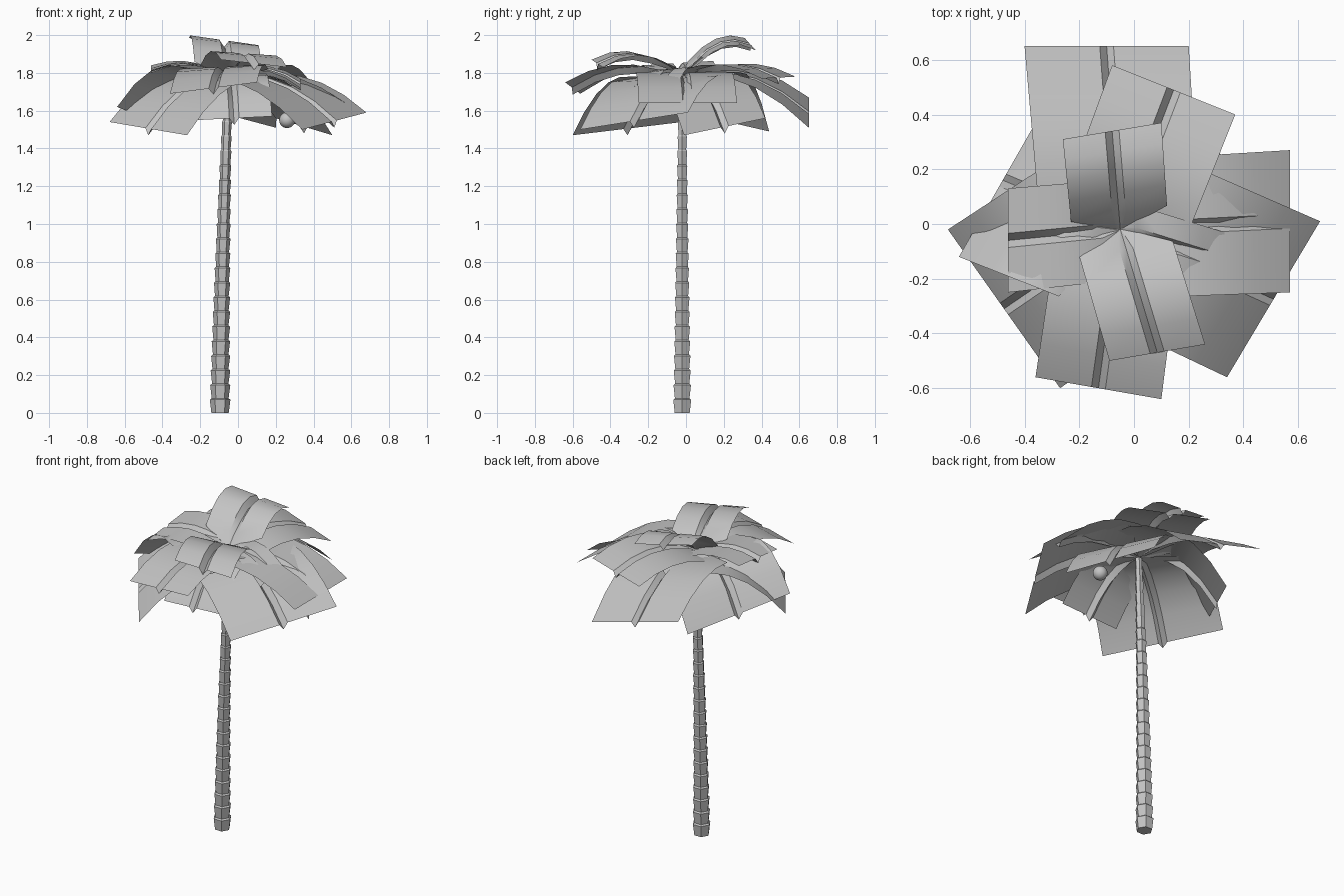
import bpy, bmesh, math
from mathutils import Vector

cube = bpy.data.objects.get("Cube")
if cube:
    bpy.data.objects.remove(cube, do_unlink=True)

grey = bpy.data.materials.new("plain_grey")
grey.use_nodes = True
tone = (0.55, 0.55, 0.55, 1)
grey.diffuse_color = tone
grey.node_tree.nodes["Principled BSDF"].inputs["Base Color"].default_value = tone


def finish(bm, name, smooth):
    mesh = bpy.data.meshes.new(name)
    bm.to_mesh(mesh)
    bm.free()
    mesh.materials.append(grey)
    obj = bpy.data.objects.new(name, mesh)
    bpy.context.collection.objects.link(obj)
    if smooth:
        bpy.ops.object.select_all(action="DESELECT")
        obj.select_set(True)
        bpy.context.view_layer.objects.active = obj
        bpy.ops.object.shade_smooth_by_angle(angle=math.radians(30))
    return obj


def bridge(bm, a, b, closed):
    n = len(a)
    for i in range(n if closed else n - 1):
        j = (i + 1) % n
        bm.faces.new((a[i], a[j], b[j], b[i]))


CROWN = Vector((-0.05, -0.02, 1.78))


# Trunk: stacked six-sided segments, each flaring towards its top
def make_trunk(segments=23, sides=6):
    bm = bmesh.new()
    rings = []
    for s in range(segments):
        for end, flare in ((0, 0.82), (0.9, 1)):
            t = (s + end) / segments
            radius = (0.056 - 0.034 * t) * flare
            x = -0.095 + 0.045 * t ** 1.5
            ring = []
            for k in range(sides):
                a = math.tau * k / sides
                ring.append(bm.verts.new((x + radius * math.cos(a),
                                          CROWN.y + radius * math.sin(a),
                                          t * CROWN.z)))
            rings.append(ring)
    for a, b in zip(rings, rings[1:]):
        bridge(bm, a, b, True)
    bm.faces.new(rings[0][::-1])
    bm.faces.new(rings[-1])
    finish(bm, "trunk", False)


# Leaf: arched strip with a folded midrib, given by its two tip corners
# (left and right when looking outwards from the crown) and its arch height
def make_leaf(name, left, right, arch):
    left, right = Vector(left), Vector(right)
    tip = (left + right) / 2
    half = (right - left) / 2
    rib = 0.026 / half.length
    bm = bmesh.new()
    rows = []
    for t in (0, 0.16, 0.37, 0.58, 0.79, 1):
        mid = CROWN.lerp(tip, t)
        mid.z += arch * 4 * t * (1 - t)
        width = 0.08 if t == 0 else 0.97 + 0.03 * t
        side = Vector((half.x * width, half.y * width, half.z * t))
        fold = 0.035 * min(1, t * 3)
        row = []
        for u, drop in ((-1, 0), (-rib, 0), (0, fold), (rib, 0), (1, 0)):
            row.append(bm.verts.new(mid + side * u - Vector((0, 0, drop))))
        rows.append(row)
    for a, b in zip(rows, rows[1:]):
        bridge(bm, a, b, False)
    finish(bm, name, True)


make_trunk()

leaves = {
    # low outer ring
    "back_leaf": ((-0.40, 0.65, 1.67), (0.20, 0.65, 1.51), 0.10),
    "low_left_back_leaf": ((0.20, 0.42, 1.56), (0.50, -0.01, 1.47), 0.10),
    "low_left_front_leaf": ((0.68, 0.01, 1.59), (0.34, -0.56, 1.50), 0.08),
    "low_right_front_leaf": ((-0.27, -0.60, 1.47), (-0.68, -0.02, 1.54), 0.09),
    "right_back_leaf": ((-0.64, -0.12, 1.62), (-0.32, 0.44, 1.49), 0.13),
    "low_front_leaf": ((0.18, -0.42, 1.57), (-0.22, -0.42, 1.55), 0.09),
    # middle ring
    "left_leaf": ((0.57, 0.27, 1.64), (0.57, -0.25, 1.64), 0.08),
    "front_leaf": ((0.10, -0.64, 1.75), (-0.36, -0.56, 1.69), 0.08),
    "left_back_leaf": ((-0.08, 0.58, 1.78), (0.37, 0.40, 1.77), 0.07),
    # short upper leaves
    "upper_left_leaf": ((0.33, -0.03, 1.77), (0.33, -0.25, 1.72), 0.06),
    "upper_right_leaf": ((-0.46, -0.25, 1.80), (-0.46, 0.13, 1.84), 0.05),
    "upper_front_leaf": ((0.26, -0.44, 1.83), (-0.09, -0.50, 1.87), 0.085),
    "top_leaf": ((-0.26, 0.31, 1.985), (0.10, 0.37, 1.92), 0.085),
}
for leaf_name, (left, right, arch) in leaves.items():
    make_leaf(leaf_name, left, right, arch)

# Round fruit hanging under the leaves
fruit = bmesh.new()
bmesh.ops.create_uvsphere(fruit, u_segments=24, v_segments=14, radius=0.042)
bmesh.ops.translate(fruit, verts=fruit.verts, vec=(0.26, 0.01, 1.55))
finish(fruit, "fruit", True)
